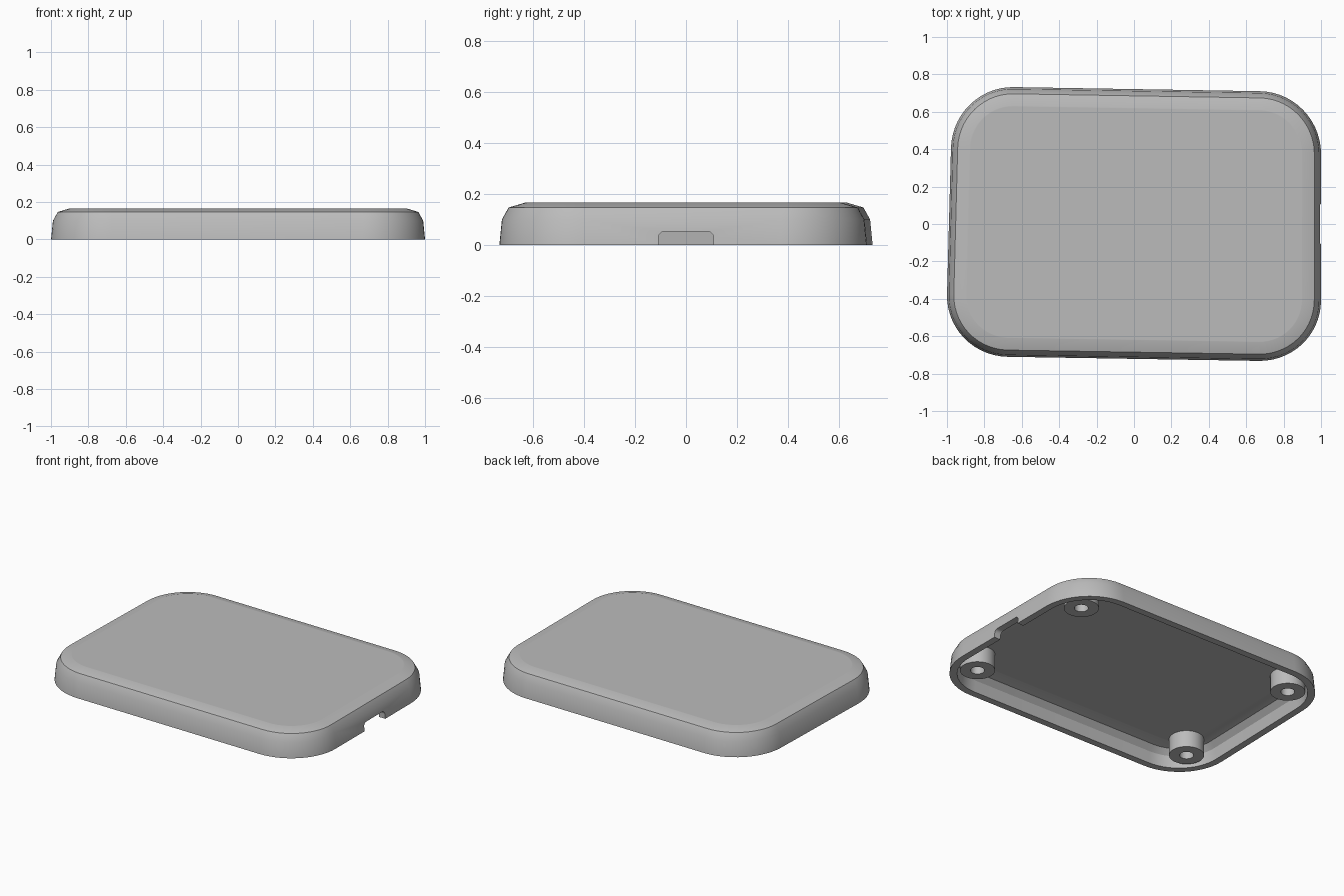
import bpy
import bmesh
from math import cos, sin, pi, radians

if "Cube" in bpy.data.objects:
    bpy.data.objects.remove(bpy.data.objects["Cube"], do_unlink=True)

HALF_X, HALF_Y, RADIUS, STEPS = 0.9945, 0.721, 0.33, 14

grey = bpy.data.materials.new("light grey plastic")
grey.use_nodes = True
grey.diffuse_color = (0.5, 0.5, 0.5, 1)
grey.node_tree.nodes["Principled BSDF"].inputs["Base Color"].default_value = (0.5, 0.5, 0.5, 1)


def skew(x, y):
    """The outline is a slightly skewed rectangle."""
    return x + 0.0055 + 0.0135 * y * (1 - x), y - 0.0165 * x


def rounded_ring(inset):
    """Outline of the case, moved inwards by inset."""
    r = RADIUS - inset
    points = []
    for corner, (sx, sy) in enumerate(((1, 1), (-1, 1), (-1, -1), (1, -1))):
        for i in range(STEPS + 1):
            a = (corner + i / STEPS) * pi / 2
            points.append(skew(sx * (HALF_X - RADIUS) + r * cos(a),
                               sy * (HALF_Y - RADIUS) + r * sin(a)))
    return points


def circle_ring(x, y, r, sides=40):
    return [(x + r * cos(2 * pi * i / sides), y + r * sin(2 * pi * i / sides))
            for i in range(sides)]


def loft(name, rings):
    """Closed solid through a list of (points, z) rings, capped at both ends."""
    bm = bmesh.new()
    loops = [[bm.verts.new((x, y, z)) for x, y in pts] for pts, z in rings]
    for low, high in zip(loops, loops[1:]):
        for i in range(len(low)):
            j = (i + 1) % len(low)
            bm.faces.new((low[i], low[j], high[j], high[i]))
    bm.faces.new(loops[0])
    bm.faces.new(loops[-1])
    return finish(name, bm)


def finish(name, bm):
    bmesh.ops.recalc_face_normals(bm, faces=bm.faces)
    mesh = bpy.data.meshes.new(name)
    bm.to_mesh(mesh)
    bm.free()
    mesh.materials.append(grey)
    obj = bpy.data.objects.new(name, mesh)
    bpy.context.collection.objects.link(obj)
    return obj


def select(obj):
    bpy.ops.object.select_all(action='DESELECT')
    obj.select_set(True)
    bpy.context.view_layer.objects.active = obj


def smooth(obj):
    select(obj)
    bpy.ops.object.shade_smooth_by_angle(angle=radians(30))


# Hollow lid: outer skin from the top down, around the rim, up to the ceiling
profile = [(0.104, 0.166), (0.1, 0.166), (0.036, 0.147), (0.01, 0.1), (0, 0),
           (0.045, 0), (0.054, 0.075), (0.085, 0.11), (0.15, 0.125), (0.154, 0.125)]
lid = loft("lid_shell", [(rounded_ring(inset), z) for inset, z in profile])

# Cable notch with rounded upper corners through the right wall
bm = bmesh.new()
outline = [(0.108, -0.05)]
for side, start in ((1, 0), (-1, pi / 2)):
    for i in range(7):
        a = start + i / 6 * pi / 2
        outline.append((side * 0.084 + 0.024 * cos(a), 0.029 + 0.024 * sin(a)))
outline.append((-0.108, -0.05))
face = bm.faces.new([bm.verts.new((0.88, y, z)) for y, z in outline])
extruded = bmesh.ops.extrude_face_region(bm, geom=[face])["geom"]
bmesh.ops.translate(bm, vec=(0.25, 0, 0),
                    verts=[v for v in extruded if isinstance(v, bmesh.types.BMVert)])
cutter = finish("notch_cutter", bm)
cutter.hide_render = True

select(lid)
cut = lid.modifiers.new("cable_notch", 'BOOLEAN')
cut.operation = 'DIFFERENCE'
cut.solver = 'EXACT'
cut.object = cutter
bpy.ops.object.modifier_apply(modifier=cut.name)
bpy.data.objects.remove(cutter, do_unlink=True)
smooth(lid)

# Four screw bosses with blind holes, hanging from the ceiling
for x_name, sx in (("right", -1), ("left", 1)):
    for y_name, sy in (("front", -1), ("back", 1)):
        x, y = skew(sx * 0.8, sy * 0.485)
        boss = loft(f"screw_boss_{y_name}_{x_name}",
                    [(circle_ring(x, y, r), z) for r, z in
                     ((0.105, 0.132), (0.105, 0.015), (0.042, 0.015), (0.042, 0.118))])
        smooth(boss)
